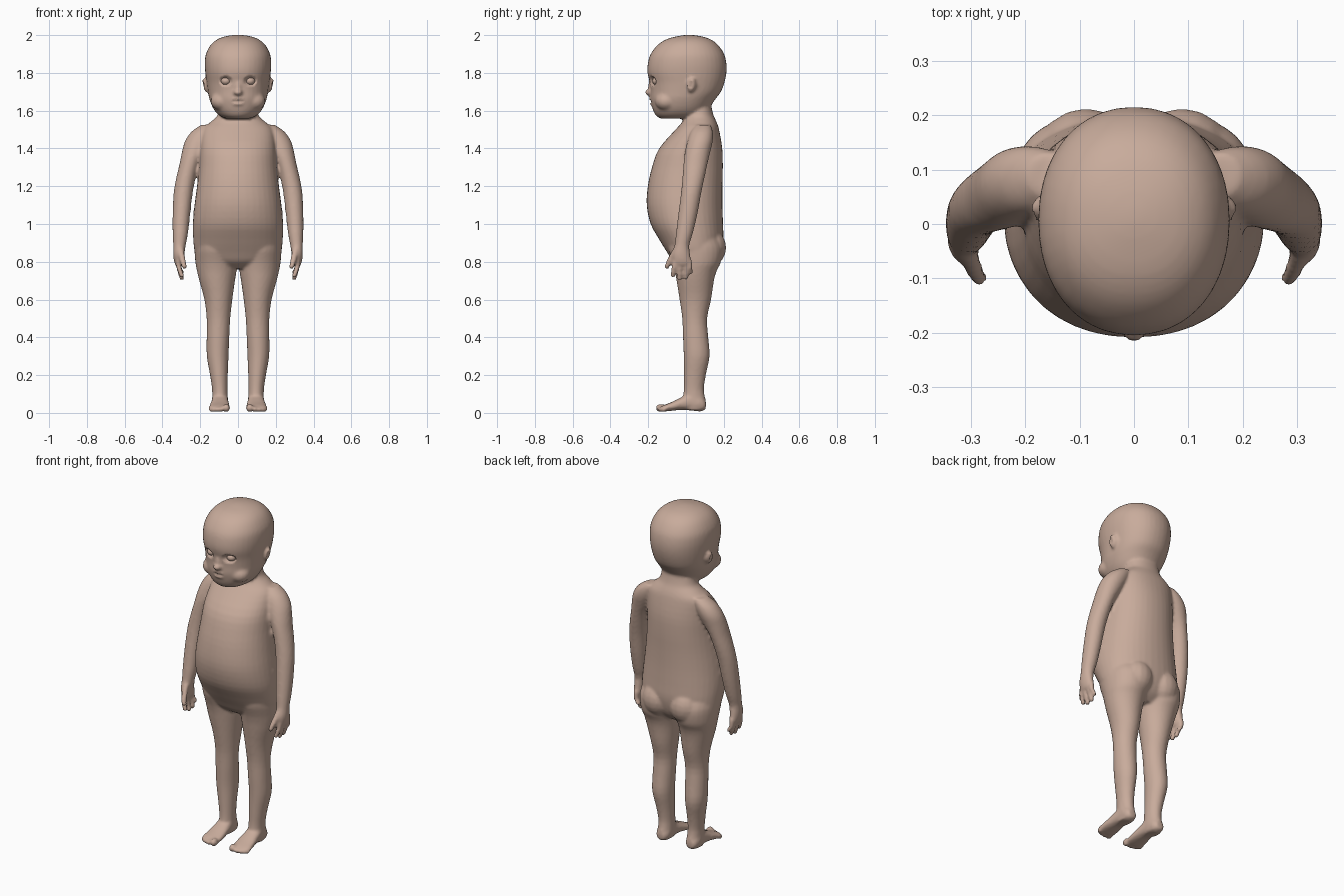
import bpy, math
from mathutils import Vector, Matrix

verts, faces = [], []


def spline(p0, p1, p2, p3, t):
    return [0.5 * (2 * b + (c - a) * t + (2 * a - 5 * b + 4 * c - d) * t * t
                   + (3 * b - a - 3 * c + d) * t ** 3) for a, b, c, d in zip(p0, p1, p2, p3)]


def skin_loops(loops):
    """Join equal loops of points into a closed tube with capped ends."""
    n, base = len(loops[0]), len(verts)
    for loop in loops:
        verts.extend(loop)
    for i in range(len(loops) - 1):
        for k in range(n):
            a, b = base + i * n, base + i * n + n
            j = (k + 1) % n
            faces.append((a + k, a + j, b + j, b + k))
    faces.append(tuple(range(base + n - 1, base - 1, -1)))
    faces.append(tuple(range(len(verts) - n, len(verts))))


def loft(rings, axis='z', side=1, power=2.0, n=28, steps=3):
    """Closed skin through rings (t, x0, x1, b0, b1); b is y for axis z, z for axis y."""
    dense = []
    for i in range(len(rings) - 1):
        q = [rings[min(max(k, 0), len(rings) - 1)] for k in range(i - 1, i + 3)]
        dense += [spline(*q, s / steps) for s in range(steps)]
    dense.append(rings[-1])
    loops = []
    for t, x0, x1, b0, b1 in dense:
        loop = []
        for k in range(n):
            c, s = math.cos(2 * math.pi * k / n), math.sin(2 * math.pi * k / n)
            x = (x0 + x1) / 2 + (x1 - x0) / 2 * math.copysign(abs(c) ** (2 / power), c)
            b = (b0 + b1) / 2 + (b1 - b0) / 2 * math.copysign(abs(s) ** (2 / power), s)
            loop.append((side * x, b, t) if axis == 'z' else (side * x, t, b))
        loops.append(loop)
    skin_loops(loops)


def blob(center, size, rot=Matrix(), n=16, m=10):
    mat = Matrix.Translation(center) @ rot @ Matrix.Diagonal((*size, 1))
    loops = []
    for i in range(m + 1):
        a = math.pi * (.02 + .96 * i / m)
        loops.append([tuple(mat @ Vector((math.sin(a) * math.cos(2 * math.pi * k / n),
                                          math.sin(a) * math.sin(2 * math.pi * k / n),
                                          -math.cos(a)))) for k in range(n)])
    skin_loops(loops)


def digit(points, r0, r1):
    """Finger: a tube along a downward path with a ball tip."""
    rings = []
    for i, (x, y, z) in enumerate(points):
        r = r0 + (r1 - r0) * i / (len(points) - 1)
        rings.append((z, x - r, x + r, y - r, y + r))
    loft(rings, n=12)
    blob(points[-1], (r1, r1, r1), n=12, m=8)


def make_object(name, smooth_mat):
    """Turn the collected geometry into an object and clear the collectors."""
    mesh = bpy.data.meshes.new(name)
    mesh.from_pydata(verts, [], faces)
    mesh.materials.append(smooth_mat)
    verts.clear()
    faces.clear()
    obj = bpy.data.objects.new(name, mesh)
    bpy.context.collection.objects.link(obj)
    mesh.shade_smooth()
    return obj


mat = bpy.data.materials.new("skin")
mat.diffuse_color = (.58, .41, .33, 1)

# Head: z, half width, front, back
head = [(1.558, .065, -.135, .05), (1.575, .10, -.16, .09), (1.61, .13, -.177, .12),
        (1.66, .151, -.188, .155), (1.70, .159, -.188, .185), (1.75, .166, -.192, .204),
        (1.80, .173, -.204, .214), (1.85, .176, -.202, .214), (1.90, .170, -.187, .202),
        (1.95, .143, -.148, .168), (1.98, .105, -.098, .125), (1.995, .06, -.04, .075),
        (2.001, .015, .0, .03)]
loft([(z, -w, w, a, b) for z, w, a, b in head], power=2.15, n=40)

# Neck and torso
torso = [(1.66, .09, .0, .13), (1.61, .10, -.005, .137), (1.57, .112, -.01, .148),
         (1.54, .145, -.02, .162), (1.50, .185, -.055, .175), (1.40, .20, -.142, .192),
         (1.30, .206, -.18, .195), (1.20, .217, -.202, .193), (1.10, .230, -.208, .193),
         (1.00, .239, -.187, .196), (.92, .237, -.143, .198), (.85, .228, -.10, .185),
         (.80, .19, -.068, .16), (.765, .11, -.02, .12)]
loft([(z, -w, w, a, b) for z, w, a, b in torso], power=2.15, n=40)

# Nose and lips
blob((0, -.193, 1.697), (.024, .024, .018))
blob((0, -.186, 1.725), (.016, .016, .035))
blob((0, -.184, 1.660), (.034, .012, .010))
blob((0, -.181, 1.638), (.030, .012, .010))

leg = [(.95, .03, .215, -.08, .15), (.88, .012, .23, -.095, .19), (.80, .006, .226, -.07, .185),
       (.75, .008, .217, -.058, .162), (.70, .016, .205, -.05, .148), (.60, .03, .178, -.034, .133),
       (.50, .041, .166, -.02, .112), (.40, .046, .166, -.016, .118), (.30, .05, .165, -.012, .125),
       (.20, .054, .148, -.011, .105), (.12, .055, .137, -.012, .095), (.05, .053, .137, -.02, .107),
       (.015, .062, .13, -.01, .098)]
foot = [(.105, .075, .118, .02, .06), (.08, .057, .135, .008, .09), (.03, .053, .138, .012, .11),
        (-.02, .049, .143, .016, .085), (-.07, .043, .151, .012, .06),
        (-.11, .043, .155, .008, .044), (-.13, .055, .145, .012, .035)]
arm = [(1.525, .11, .195, .05, .13), (1.49, .12, .245, .025, .142), (1.44, .14, .280, .008, .142),
       (1.38, .17, .297, -.006, .128), (1.32, .203, .309, -.013, .114), (1.24, .226, .328, -.019, .097),
       (1.16, .241, .341, -.027, .08), (1.05, .254, .346, -.041, .06), (.95, .265, .346, -.053, .036),
       (.89, .276, .343, -.06, .018), (.84, .284, .343, -.072, .022), (.80, .288, .338, -.068, .028),
       (.78, .295, .33, -.06, .022)]

for s in (-1, 1):
    # Limbs
    loft(leg, side=s)
    loft(foot, axis='y', side=s, power=2.3)
    loft(arm, side=s)
    # Buttock
    blob((s * .088, .125, .875), (.092, .088, .10))
    # Toes
    for x, y, r in ((.062, -.135, .022), (.09, -.138, .015), (.110, -.134, .014),
                    (.128, -.126, .014), (.143, -.116, .013)):
        blob((s * x, y, r + .004), (r * .9, r * 1.2, r))
    # Fingers: base y, tip y, tip z
    for y, ty, tz in ((-.056, -.070, .728), (-.030, -.034, .714), (-.004, .000, .717), (.018, .022, .745)):
        digit([(s * .314, y, .81), (s * .312, (y + ty) / 2, .768), (s * .298, ty, tz)], .015, .0135)
    # Thumb
    digit([(s * .305, -.05, .87), (s * .293, -.085, .81), (s * .284, -.1, .775)], .018, .0145)
    # Ear
    blob((s * .174, .03, 1.735), (.012, .026, .038),
         Matrix.Rotation(s * .35, 4, 'Z') @ Matrix.Rotation(s * .25, 4, 'Y'))
    # Cheek
    blob((s * .085, -.105, 1.65), (.06, .06, .05))

# Fuse the parts into one smooth skin
body = make_object("body", mat)
rm = body.modifiers.new("fuse", 'REMESH')
rm.mode = 'VOXEL'
rm.voxel_size = .0085
rm.use_smooth_shade = True
sm = body.modifiers.new("soften", 'SMOOTH')
sm.factor, sm.iterations = .5, 4
dg = bpy.context.evaluated_depsgraph_get()
skin = bpy.data.meshes.new_from_object(body.evaluated_get(dg))
body.modifiers.clear()
body.data = skin

# Press in eye sockets, mouth line and ear hollows: centre, radii, push
dents = [((0, -.19, 1.649), (.036, .05, .008), (0, .009, 0))]
for s in (-1, 1):
    dents += [((s * .065, -.18, 1.757), (.036, .05, .026), (0, .022, 0)),
              ((s * .188, .022, 1.737), (.014, .016, .024), (-s * .008, 0, 0))]
for v in skin.vertices:
    x, y, z = v.co
    if 1.62 < z < 1.8:
        for c, r, push in dents:
            d2 = ((x - c[0]) / r[0]) ** 2 + ((y - c[1]) / r[1]) ** 2 + ((z - c[2]) / r[2]) ** 2
            if d2 < 1:
                v.co += Vector(push) * (1 - d2) ** .6

skin.materials.clear()
skin.materials.append(mat)
skin.shade_smooth()

# Eyeballs
for s, label in ((-1, "right_eye"), (1, "left_eye")):
    blob((s * .064, -.152, 1.757), (.026, .026, .022))
    make_object(label, mat)
